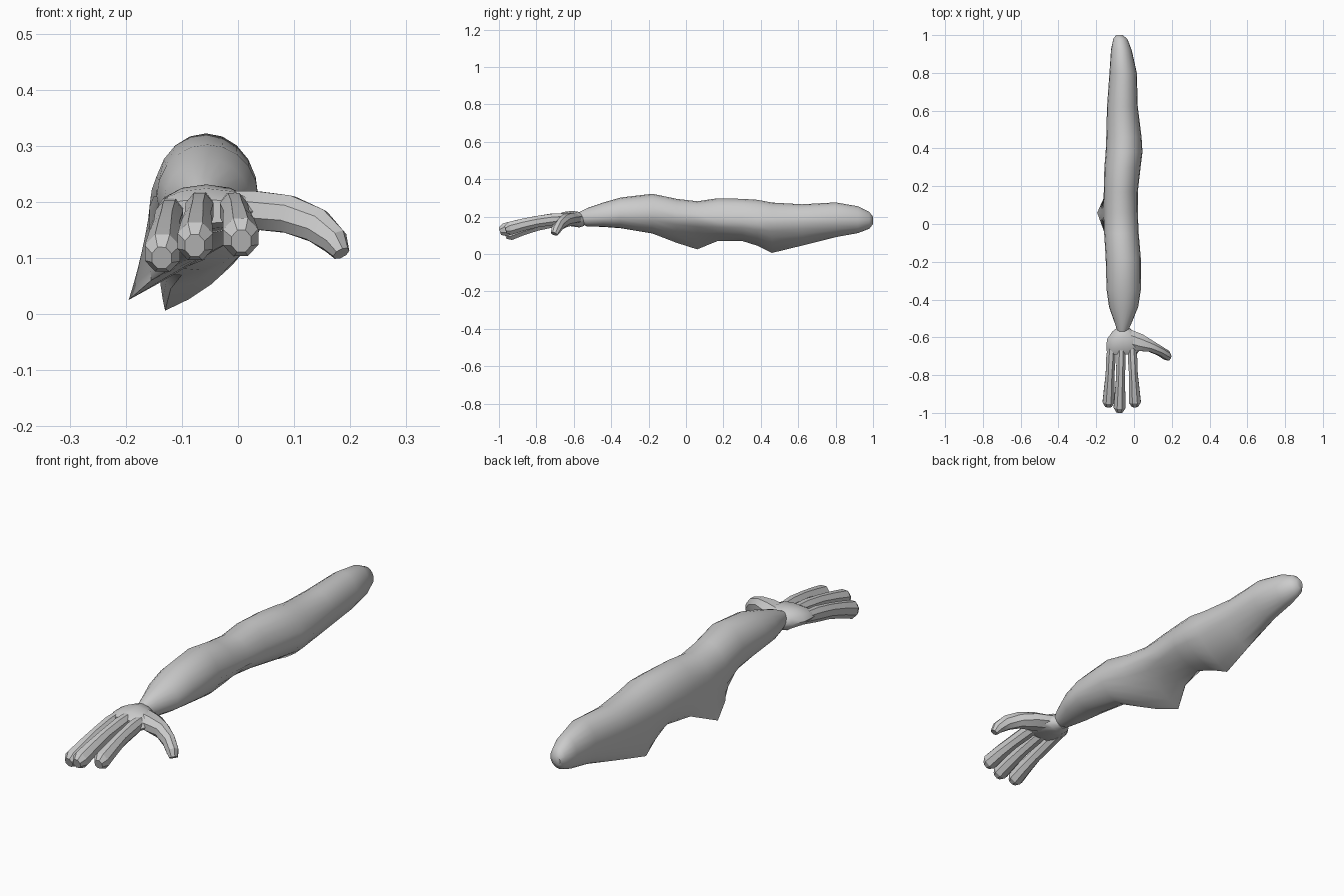
import bpy, bmesh, math
from mathutils import Vector

grey = bpy.data.materials.new("plain grey")
grey.diffuse_color = (0.6, 0.6, 0.6, 1)


def skin(name, rings, angle):
    """Bridge equal-sized rings of points into a closed tube."""
    bm = bmesh.new()
    rows = [[bm.verts.new(p) for p in r] for r in rings]
    n = len(rows[0])
    for a, b in zip(rows, rows[1:]):
        for i in range(n):
            j = (i + 1) % n
            bm.faces.new((a[i], a[j], b[j], b[i]))
    bm.faces.new(rows[0])
    bm.faces.new(rows[-1])
    bmesh.ops.recalc_face_normals(bm, faces=bm.faces)
    me = bpy.data.meshes.new(name)
    bm.to_mesh(me)
    bm.free()
    ob = bpy.data.objects.new(name, me)
    bpy.context.collection.objects.link(ob)
    me.materials.append(grey)
    bpy.ops.object.select_all(action='DESELECT')
    ob.select_set(True)
    bpy.context.view_layer.objects.active = ob
    bpy.ops.object.shade_smooth_by_angle(angle=math.radians(angle))
    return ob


def section(y, xl, xr, zb, zt, bx, mz, rnd, q):
    """Four arcs: right > top > left > bottom; rnd 0 = straight underside, 1 = round."""
    tx = (xl + xr) / 2
    corners = [(xr, mz), (tx, zt), (xl, mz), (bx, zb)]
    pts = []
    for k in range(4):
        a, b = Vector(corners[k]), Vector(corners[(k + 1) % 4])
        # corner of the box that the arc bulges towards
        c = Vector((a.x, b.y)) if k % 2 == 0 else Vector((b.x, a.y))
        o = a + b - c
        for i in range(q):
            t = i / q
            s = t * math.pi / 2
            arc = o + (a - o) * math.cos(s) + (b - o) * math.sin(s)
            f = 1 if k < 2 else rnd
            p = arc * f + a.lerp(b, t) * (1 - f)
            pts.append((p.x, y, p.y))
    return pts


# Sleeve: y, left, right, bottom, top, x of lowest fold, widest height, underside roundness
sleeve = [
    (1.00, -0.095, -0.06, 0.16, 0.20, -0.08, 0.18, 1),
    (0.98, -0.11, -0.035, 0.135, 0.225, -0.08, 0.18, 1),
    (0.92, -0.122, -0.012, 0.112, 0.255, -0.075, 0.18, .9),
    (0.80, -0.13, 0.015, 0.09, 0.276, -0.085, 0.18, .8),
    (0.62, -0.143, 0.02, 0.045, 0.266, -0.11, 0.17, .7),
    (0.46, -0.147, 0.04, 0.006, 0.275, -0.13, 0.16, .45),
    (0.38, -0.15, 0.045, 0.045, 0.29, -0.12, 0.16, .6),
    (0.30, -0.157, 0.035, 0.07, 0.295, -0.10, 0.17, .8),
    (0.17, -0.16, 0.02, 0.07, 0.298, -0.14, 0.17, .6),
    (0.06, -0.158, 0.02, 0.025, 0.282, -0.195, 0.18, .2),
    (-0.05, -0.158, 0.025, 0.06, 0.295, -0.155, 0.19, .5),
    (-0.18, -0.15, 0.036, 0.11, 0.322, -0.07, 0.21, .9),
    (-0.35, -0.145, 0.036, 0.138, 0.302, -0.06, 0.21, 1),
    (-0.44, -0.132, 0.022, 0.145, 0.276, -0.06, 0.20, 1),
    (-0.53, -0.10, -0.015, 0.148, 0.245, -0.06, 0.195, 1),
    (-0.57, -0.088, -0.035, 0.165, 0.225, -0.06, 0.195, 1),
]
skin("sleeve", [section(*s, 5) for s in sleeve], 50)

# Palm
palm = [
    (-0.545, -0.085, -0.03, 0.15, 0.205, -0.06, 0.18, 1),
    (-0.57, -0.115, 0.0, 0.142, 0.225, -0.06, 0.18, 1),
    (-0.61, -0.143, 0.03, 0.148, 0.231, -0.05, 0.185, 1),
    (-0.66, -0.147, 0.035, 0.152, 0.224, -0.05, 0.185, 1),
    (-0.69, -0.140, 0.015, 0.162, 0.205, -0.05, 0.18, 1),
]
skin("palm", [section(*s, 3) for s in palm], 35)


def digit(name, path, side, sides=8):
    """Faceted tube; path rows are x, y, z, half width, half height."""
    pts = [Vector(p[:3]) for p in path]
    rings = []
    for i, p in enumerate(pts):
        t = (pts[min(i + 1, len(pts) - 1)] - pts[max(i - 1, 0)]).normalized()
        u = (Vector(side) - t * t.dot(Vector(side))).normalized()
        v = t.cross(u)
        w, h = path[i][3:]
        rings.append([p + u * w * math.cos(a) + v * h * math.sin(a)
                      for a in [(k + .5) * 2 * math.pi / sides for k in range(sides)]])
    skin(name, rings, 28)


# Three fingers: base x, base z, tip x, tip y, tip z
for name, bx, bz, tx, ty, tz in [
        ("outer_finger", -0.118, 0.185, -0.136, -0.965, 0.100),
        ("middle_finger", -0.066, 0.195, -0.077, -0.995, 0.122),
        ("index_finger", -0.012, 0.192, 0.006, -0.965, 0.130)]:
    rows = []
    for f, w, h in [(0, .022, .026), (.25, .027, .033), (.5, .025, .033),
                    (.72, .030, .035), (.93, .034, .038), (1, .019, .022)]:
        sag = 0.012 * math.sin(f * math.pi)
        rows.append((bx + (tx - bx) * f, -0.63 + (ty + 0.63) * f,
                     bz + (tz - bz) * f + sag, w, h))
    digit(name, rows, (1, 0, 0))

# Thumb, curling outward and down
digit("thumb", [
    (-0.04, -0.605, 0.188, .055, .034),
    (0.03, -0.628, 0.185, .050, .037),
    (0.09, -0.648, 0.178, .032, .036),
    (0.14, -0.674, 0.158, .026, .033),
    (0.172, -0.695, 0.130, .027, .026),
    (0.184, -0.705, 0.108, .020, .016)], (0, 1, 0))
